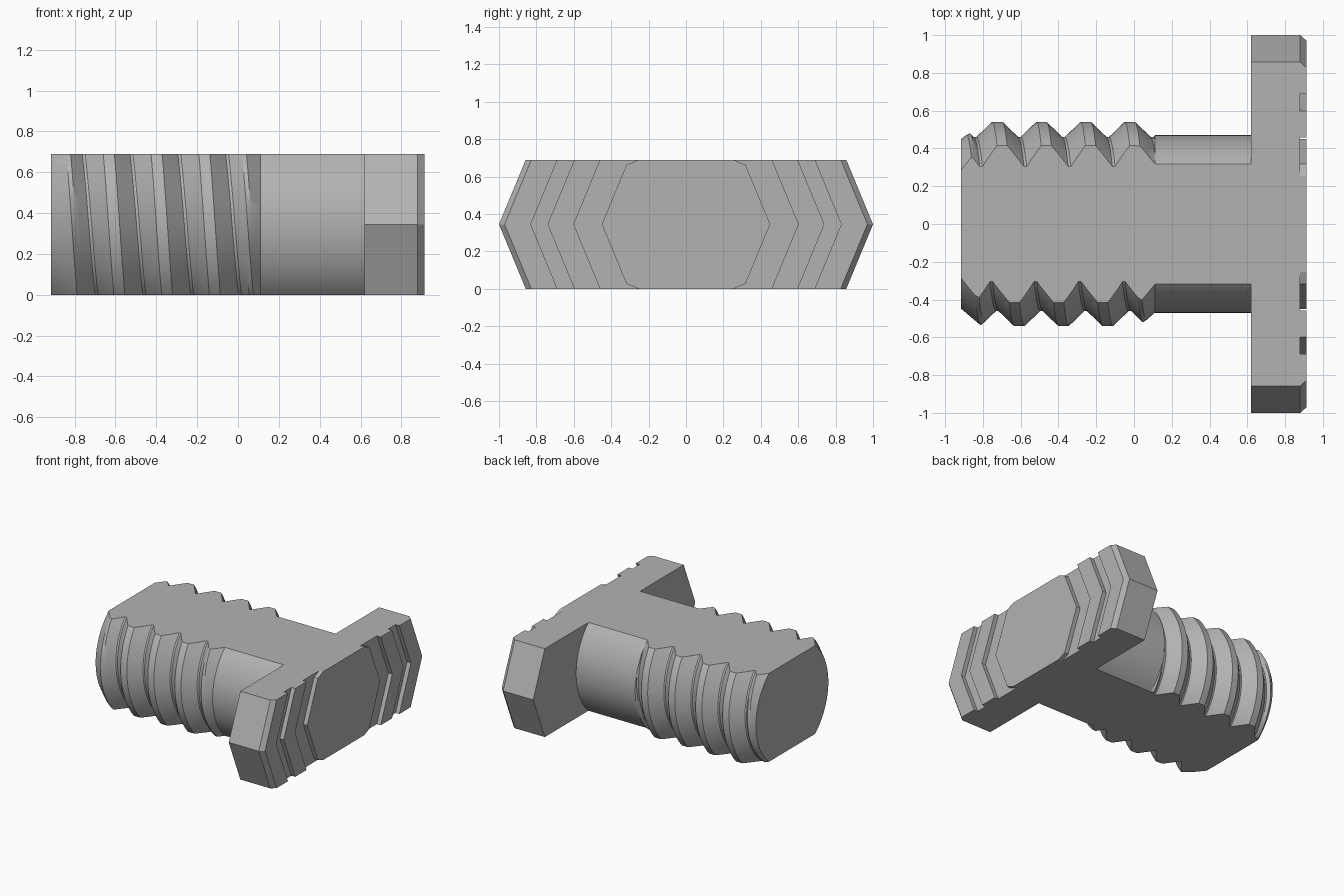
import bpy, bmesh, math
from mathutils import Vector

cube = bpy.data.objects.get("Cube")
if cube:
    bpy.data.objects.remove(cube, do_unlink=True)

HEIGHT = 0.69            # distance between the two flat cuts
MID = HEIGHT / 2
TIP, RUNOUT, COLLAR = -0.917, 0.11, 0.62
PITCH, CREST_X = 0.234, -0.724
CREST_R, ROOT_R, SHANK_R, TIP_R = 0.54, 0.46, 0.47, 0.447
CREST_HALF, FLANK_END = 0.027, 0.11

steel = bpy.data.materials.new("plain grey steel")
steel.use_nodes = True
grey = (0.45, 0.45, 0.45, 1)
steel.diffuse_color = grey
steel.node_tree.nodes["Principled BSDF"].inputs["Base Color"].default_value = grey


def slab_part(name, columns):
    """Skin columns of points around the x axis, cap the ends, trim top and bottom flat."""
    bm = bmesh.new()
    grid = [[bm.verts.new(p) for p in col] for col in columns]
    for a, b in zip(grid, grid[1:]):
        for j in range(len(a) - 1):
            bm.faces.new((a[j], a[j + 1], b[j + 1], b[j]))
    bmesh.ops.remove_doubles(bm, verts=bm.verts, dist=0.0004)
    bmesh.ops.holes_fill(bm, edges=[e for e in bm.edges if e.is_boundary], sides=0)
    for z, side in ((0, -1), (HEIGHT, 1)):
        bmesh.ops.bisect_plane(bm, geom=bm.verts[:] + bm.edges[:] + bm.faces[:], dist=1e-5,
                               plane_co=(0, 0, z), plane_no=(0, 0, side), clear_outer=True)
        bmesh.ops.holes_fill(bm, edges=[e for e in bm.edges if e.is_boundary], sides=0)
    bmesh.ops.recalc_face_normals(bm, faces=bm.faces)
    mesh = bpy.data.meshes.new(name)
    bm.to_mesh(mesh)
    bm.free()
    mesh.materials.append(steel)
    obj = bpy.data.objects.new(name, mesh)
    bpy.context.collection.objects.link(obj)
    return obj


def around(x, r, angle):
    return Vector((x, r * math.cos(angle), MID + r * math.sin(angle)))


def thread_radius(x, turn):
    """Trapezoid thread, chamfered at the tip and fading into the plain shank."""
    if x >= RUNOUT:
        return SHANK_R
    d = (x - CREST_X - PITCH * turn + PITCH / 2) % PITCH - PITCH / 2
    slope = (abs(d) - CREST_HALF) / (FLANK_END - CREST_HALF)
    r = CREST_R + (ROOT_R - CREST_R) * min(max(slope, 0), 1)
    r = min(r, TIP_R + 0.85 * (x - TIP))
    return min(r, CREST_R - 0.875 * max(0, x - 0.03))


# Threaded shank: grid rows follow the helix so that crest and root edges stay crisp
flank = [CREST_HALF + (FLANK_END - CREST_HALF) * k / 4 for k in range(5)]
offsets = [-d for d in reversed(flank)] + flank
SIDES = 96
columns = []
for i in range(SIDES + 1):
    turn = i / SIDES
    col = []
    for n in range(-3, 6):
        for d in offsets:
            x = min(max(CREST_X + PITCH * (n + turn) + d, TIP), RUNOUT)
            col.append(around(x, thread_radius(x, turn), turn * math.tau))
    col.append(around(COLLAR, SHANK_R, turn * math.tau))
    columns.append(col)
shank = slab_part("threaded_shank", columns)
bpy.context.view_layer.objects.active = shank
shank.select_set(True)
bpy.ops.object.shade_smooth_by_angle(angle=math.radians(25))

# Octagonal head with a chamfered rim and two concentric grooves in its face
BACK, FACE = 0.88, 0.913
profile = [(COLLAR, 1), (BACK, 1), (FACE, 0.97)]
for outer, inner in ((0.83, 0.74), (0.6, 0.45)):
    profile += [(FACE, outer), (BACK, outer), (BACK, inner), (FACE, inner)]
slab_part("bolt_head", [[around(x, r, i * math.tau / 8) for x, r in profile] for i in range(9)])
